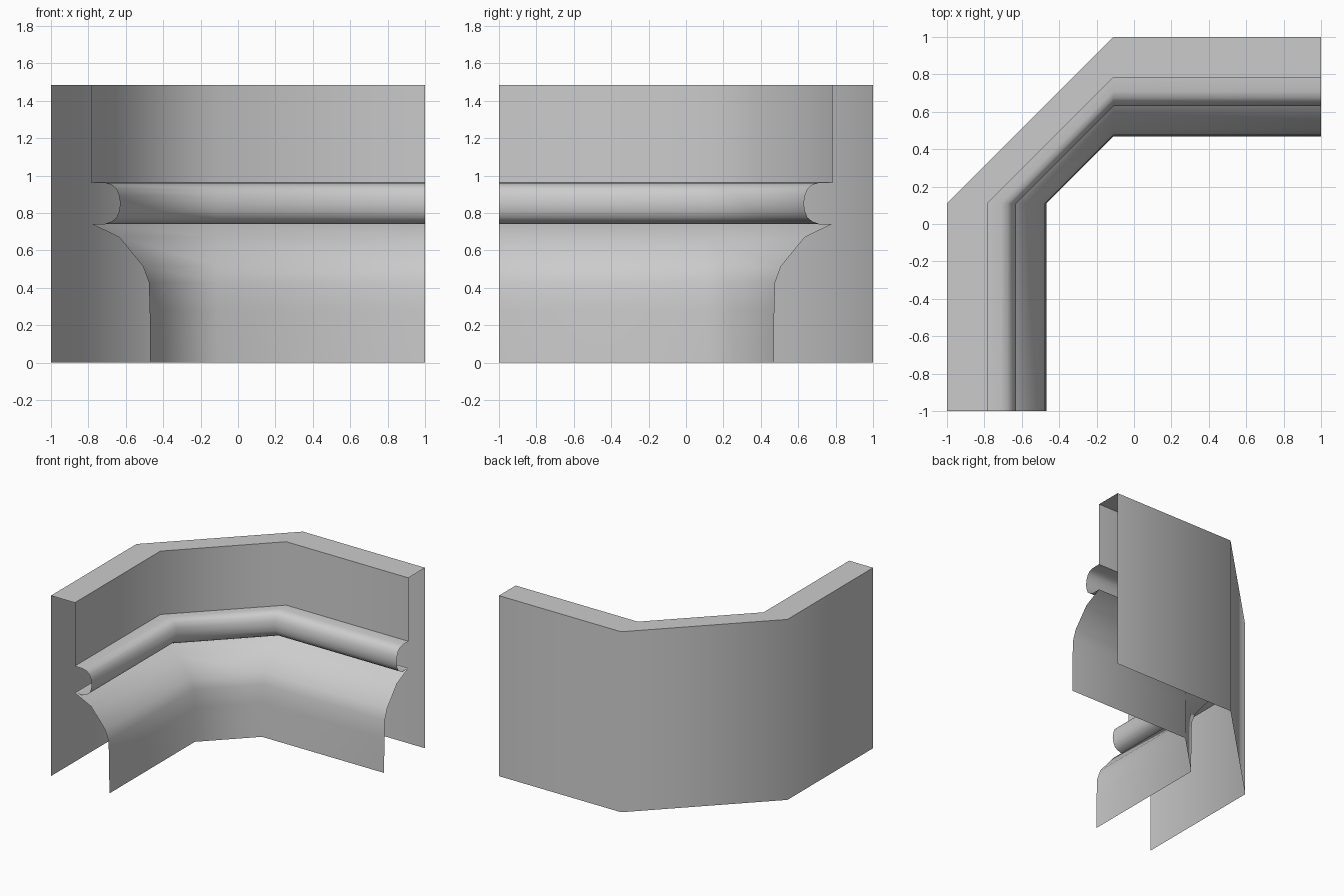
import bpy, math

if "Cube" in bpy.data.objects:
    bpy.data.objects.remove(bpy.data.objects["Cube"])

CORNER = 0.11   # where the straight runs turn into the diagonal


def sweep(name, profile):
    """Sweep a (distance, height) profile along the three-sided corner path."""
    rings = []
    for d, z in profile:
        rings.append([(-d, -1, z), (-d, CORNER, z), (-CORNER, d, z), (1, d, z)])
    verts = [v for ring in rings for v in ring]
    faces = []
    for i in range(len(rings) - 1):
        for j in range(3):
            a = i * 4 + j
            faces.append((a, a + 4, a + 5, a + 1))
    mesh = bpy.data.meshes.new(name)
    mesh.from_pydata(verts, [], faces)
    mesh.update()
    obj = bpy.data.objects.new(name, mesh)
    bpy.context.collection.objects.link(obj)
    bpy.ops.object.select_all(action='DESELECT')
    obj.select_set(True)
    bpy.context.view_layer.objects.active = obj
    bpy.ops.object.shade_smooth_by_angle(angle=math.radians(50))
    return obj


# Outer wall, top edge and upper inner wall
sweep("wall_shell", [(1, 0), (1, 1.483), (0.783, 1.483), (0.783, 0.96)])

# Rounded bead with the flat underside that tucks back to the wall line
sweep("bead_moulding", [
    (0.783, 0.962), (0.71, 0.96), (0.675, 0.95), (0.65, 0.928),
    (0.636, 0.892), (0.63, 0.85), (0.636, 0.808), (0.65, 0.775),
    (0.675, 0.755), (0.71, 0.742), (0.783, 0.742)])

# Sloping skirt that flares out and drops to the floor
sweep("skirting", [
    (0.783, 0.742), (0.635, 0.67), (0.508, 0.515),
    (0.477, 0.43), (0.472, 0.28), (0.469, 0)])
